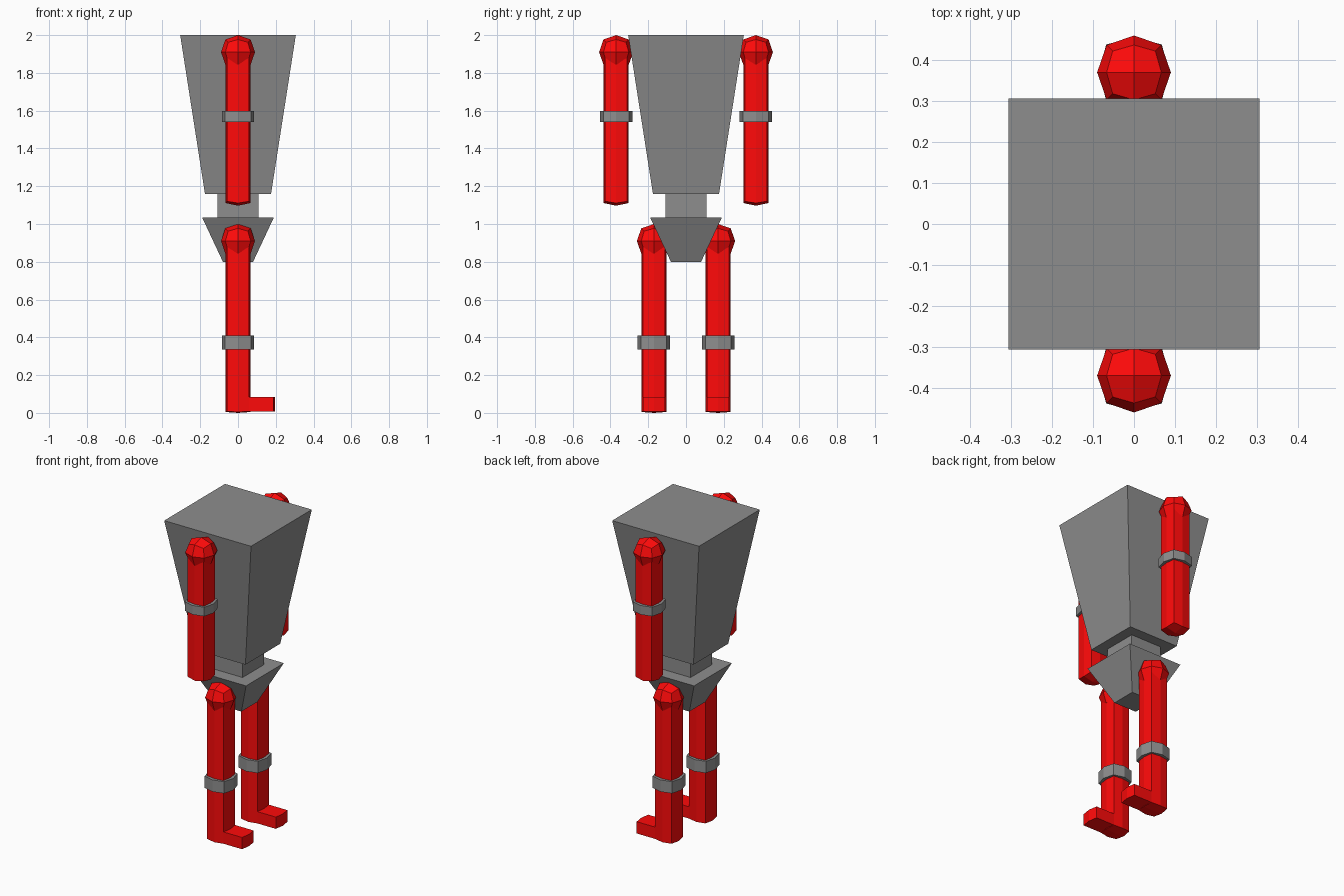
import bpy, bmesh
from mathutils import Vector

if "Cube" in bpy.data.objects:
    bpy.data.objects.remove(bpy.data.objects["Cube"])


def material(name, r, g, b):
    mat = bpy.data.materials.new(name)
    mat.diffuse_color = (r, g, b, 1)
    mat.use_nodes = True
    mat.node_tree.nodes["Principled BSDF"].inputs["Base Color"].default_value = mat.diffuse_color
    return mat


red = material("red", 1.0, 0.003, 0.003)
grey = material("dark_grey", 0.27, 0.27, 0.27)


def finish(name, bm, mat):
    bmesh.ops.recalc_face_normals(bm, faces=bm.faces)
    mesh = bpy.data.meshes.new(name)
    bm.to_mesh(mesh)
    bm.free()
    ob = bpy.data.objects.new(name, mesh)
    bpy.context.collection.objects.link(ob)
    mesh.materials.append(mat)
    return ob


def prism(name, bottom, top, z0, z1, mat, tip=None):
    """Loft between two outlines; an optional tip point closes the bottom."""
    bm = bmesh.new()
    lo = [bm.verts.new((x, y, z0)) for x, y in bottom]
    hi = [bm.verts.new((x, y, z1)) for x, y in top]
    n = len(lo)
    for i in range(n):
        j = (i + 1) % n
        bm.faces.new((lo[i], lo[j], hi[j], hi[i]))
    bm.faces.new(hi)
    if tip:
        t = bm.verts.new(tip)
        for i in range(0, n, 2):
            # side middles sit a little lower than the corners
            lo[i].co.z -= (z0 - tip[2]) * 0.4
            bm.faces.new((t, lo[i], lo[i + 1], lo[(i + 2) % n]))
    else:
        bm.faces.new(lo)
    return finish(name, bm, mat)


def square(h):
    return [(-h, -h), (h, -h), (h, h), (-h, h)]


def section(mid, corner, y):
    """Square outline with slightly bulged sides."""
    m, c = mid, corner
    pts = [(m, 0), (c, c), (0, m), (-c, c), (-m, 0), (-c, -c), (0, -m), (c, -c)]
    return [(px, py + y) for px, py in pts]


def joint(name, y, z, r):
    """Cube subdivided once and pushed out to a slightly square sphere."""
    bm = bmesh.new()
    bmesh.ops.create_cube(bm, size=2)
    bmesh.ops.subdivide_edges(bm, edges=bm.edges[:], cuts=1, use_grid_fill=True)
    for v in bm.verts:
        swell = 1.05 if 1.2 < v.co.length < 1.6 else 1.0
        v.co = v.co.normalized() * r * swell + Vector((0, y, z))
    finish(name, bm, red)


def limb(name, y, tip_z, end_z, joint_z, band_z0, band_z1):
    joint(name + "_joint", y, joint_z, 0.09)
    s = section(0.066, 0.058, y)
    prism(name, s, s, end_z, joint_z, red, (0, y, tip_z))
    b = section(0.086, 0.068, y)
    prism(name + "_band", b, b, band_z0, band_z1, grey)


# Body
prism("torso", square(0.175), square(0.306), 1.16, 2.0, grey)
prism("waist", square(0.108), square(0.108), 1.03, 1.165, grey)
prism("pelvis", square(0.08), square(0.19), 0.80, 1.035, grey)

# Arms, legs and feet
for side, s in (("right", -1), ("left", 1)):
    limb(side + "_arm", s * 0.37, 1.097, 1.12, 1.91, 1.54, 1.598)
    y = s * 0.17
    limb(side + "_leg", y, 0.0, 0.008, 0.91, 0.335, 0.41)
    foot = [(0.04, y - 0.058), (0.188, y - 0.058), (0.197, y),
            (0.188, y + 0.058), (0.04, y + 0.058)]
    prism(side + "_foot", foot, foot, 0.008, 0.083, red)
